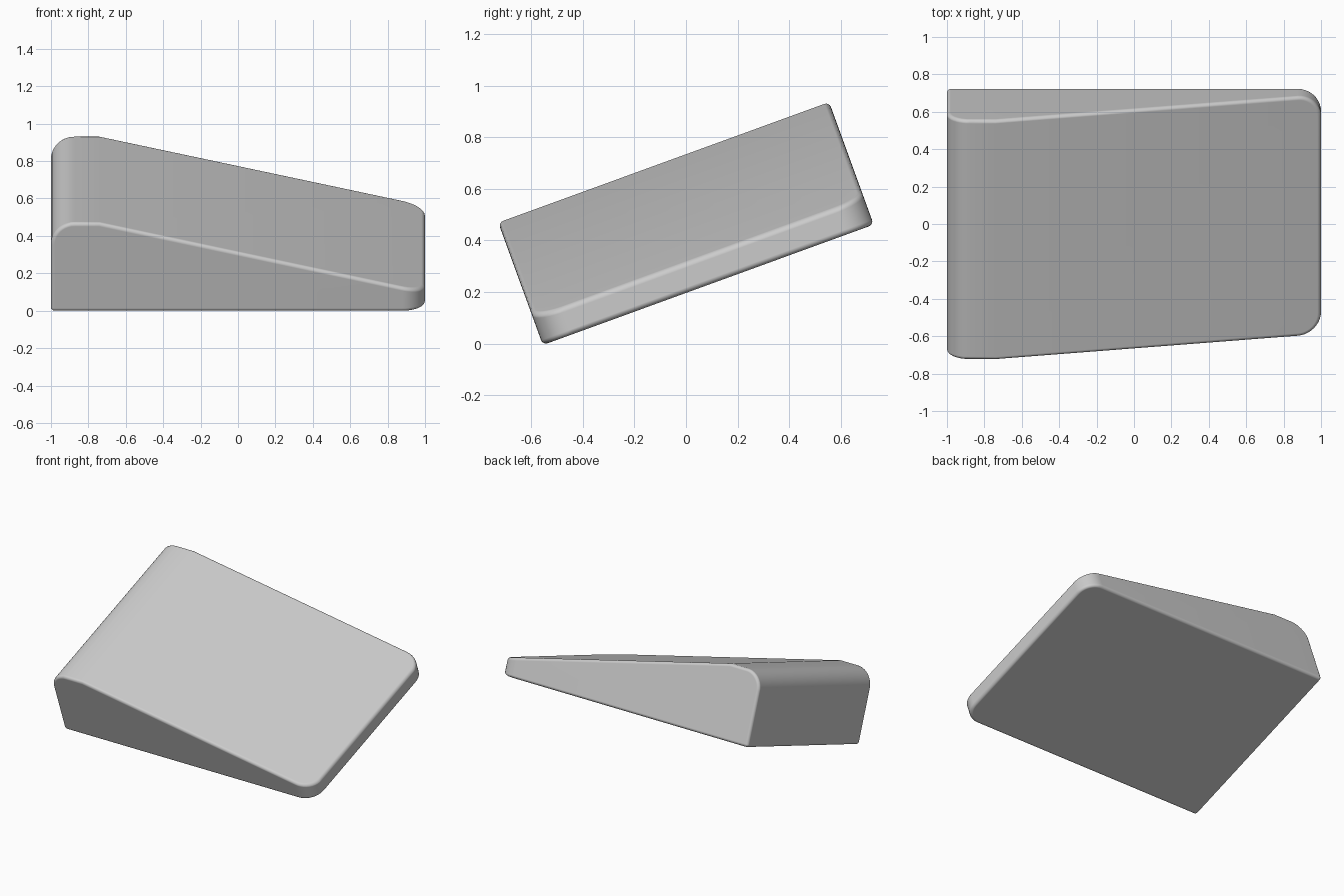
import bpy, bmesh
from math import sin, cos, radians
from mathutils import Matrix

cube = bpy.data.objects.get("Cube")
if cube:
    bpy.data.objects.remove(cube, do_unlink=True)

DEPTH, HEIGHT, LOW = 1.365, 0.505, 0.112
ROUND, EDGE = 0.125, 0.02
TILT = radians(20)

# One plain grey
grey = bpy.data.materials.new("plain_grey")
grey.use_nodes = True
colour = (0.6, 0.6, 0.6, 1)
grey.diffuse_color = colour
grey.node_tree.nodes["Principled BSDF"].inputs["Base Color"].default_value = colour

# Wedge side profile, extruded from front to back
profile = [(-1, 0), (1, 0), (1, LOW), (-0.74, HEIGHT), (-1, HEIGHT)]
bm = bmesh.new()
side = bm.faces.new([bm.verts.new((x, -DEPTH / 2, z)) for x, z in profile])
extruded = bmesh.ops.extrude_face_region(bm, geom=[side], use_keep_orig=True)
new_verts = [g for g in extruded["geom"] if isinstance(g, bmesh.types.BMVert)]
bmesh.ops.translate(bm, verts=new_verts, vec=(0, DEPTH, 0))
bmesh.ops.recalc_face_normals(bm, faces=bm.faces)


def round_edges(test):
    """Round the edges whose two ends both pass the test."""
    edges = [e for e in bm.edges if all(test(v.co) for v in e.verts)]
    bmesh.ops.bevel(bm, geom=edges, offset=ROUND, offset_type='OFFSET',
                    segments=10, profile=0.5, affect='EDGES')


# Large rounds: upright corners of the thin end, top corner of the thick end
for s in (-1, 1):
    round_edges(lambda co: co.x > 0.99 and co.y * s > DEPTH / 2 - 0.01)
round_edges(lambda co: co.x < -0.99 and co.z > HEIGHT - 0.01)

# Tilt the wedge back and rest its front edge on the floor
lift = (DEPTH / 2 - EDGE) * sin(TILT) - EDGE * cos(TILT) + EDGE
place = Matrix.Translation((0, HEIGHT / 2 * sin(TILT), lift))
bm.transform(place @ Matrix.Rotation(TILT, 4, 'X'))

mesh = bpy.data.meshes.new("tilted_wedge")
bm.to_mesh(mesh)
bm.free()
mesh.materials.append(grey)
wedge = bpy.data.objects.new("tilted_wedge", mesh)
bpy.context.collection.objects.link(wedge)

# Small soft edge all round
bevel = wedge.modifiers.new("soft_edges", 'BEVEL')
bevel.width = EDGE
bevel.segments = 4
bevel.limit_method = 'ANGLE'
bevel.angle_limit = radians(40)

bpy.ops.object.select_all(action='DESELECT')
wedge.select_set(True)
bpy.context.view_layer.objects.active = wedge
bpy.ops.object.shade_smooth_by_angle(angle=radians(40))
# Smooth shading must carry across the bevelled edges as well
for edge in mesh.edges:
    edge.use_edge_sharp = False
bevel.harden_normals = True
